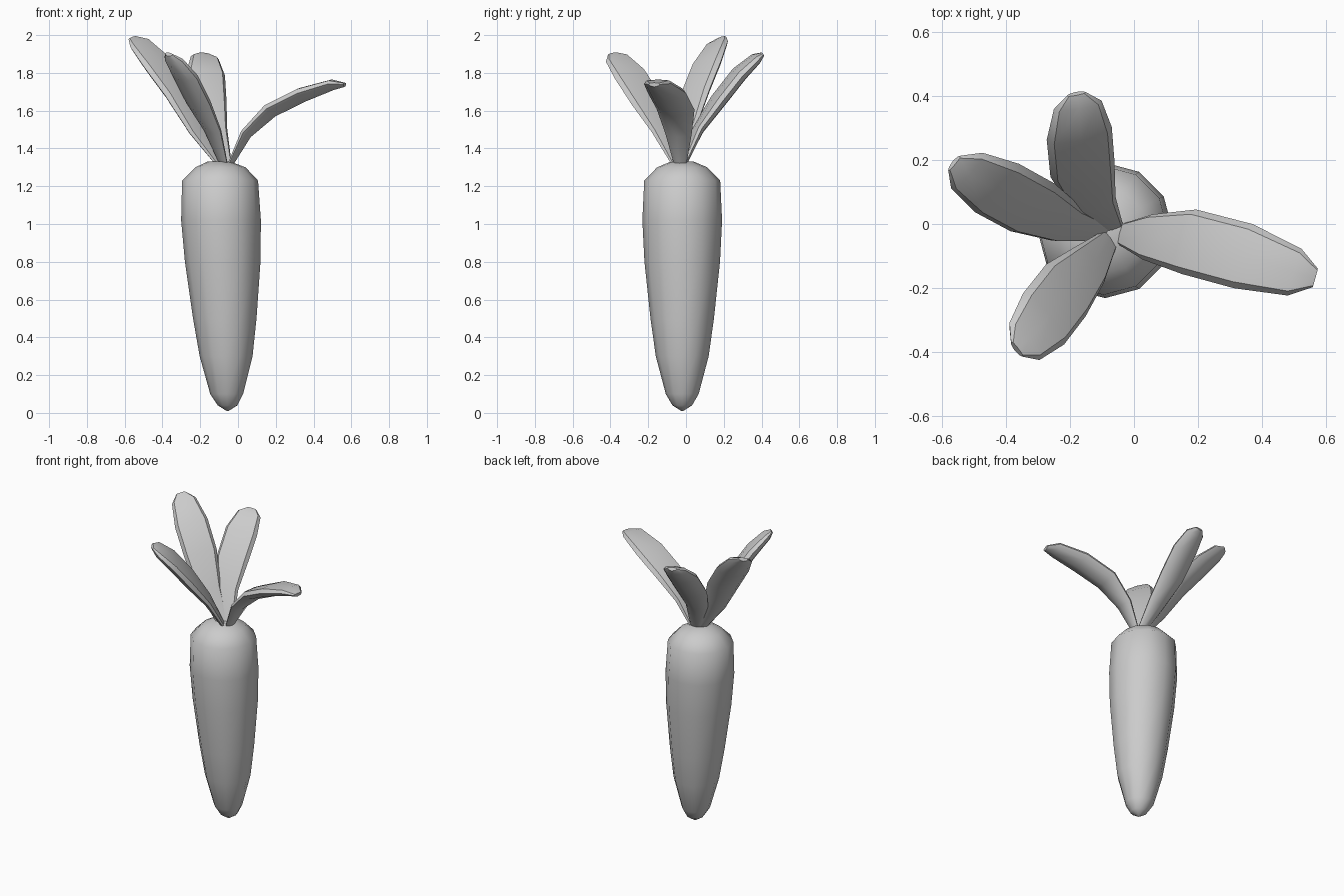
import bpy, bmesh, math
from mathutils import Vector

cube = bpy.data.objects.get("Cube")
if cube:
    bpy.data.objects.remove(cube, do_unlink=True)

grey = bpy.data.materials.new("plain_grey")
grey.use_nodes = True
COLOUR = (0.6, 0.6, 0.6, 1)
grey.diffuse_color = COLOUR
grey.node_tree.nodes["Principled BSDF"].inputs["Base Color"].default_value = COLOUR


def loft(name, rings, angle):
    """Skin a list of equal-length point rings and cap both ends."""
    bm = bmesh.new()
    loops = [[bm.verts.new(p) for p in ring] for ring in rings]
    count = len(loops[0])
    for low, high in zip(loops, loops[1:]):
        for i in range(count):
            j = (i + 1) % count
            bm.faces.new((low[i], low[j], high[j], high[i]))
    bm.faces.new(loops[0][::-1])
    bm.faces.new(loops[-1])
    bmesh.ops.recalc_face_normals(bm, faces=bm.faces)
    mesh = bpy.data.meshes.new(name)
    bm.to_mesh(mesh)
    bm.free()
    mesh.materials.append(grey)
    obj = bpy.data.objects.new(name, mesh)
    bpy.context.collection.objects.link(obj)
    bpy.ops.object.select_all(action='DESELECT')
    obj.select_set(True)
    bpy.context.view_layer.objects.active = obj
    bpy.ops.object.shade_smooth_by_angle(angle=math.radians(angle))


# Root: twelve-sided tapering body, leaning slightly; (height, centre x, radius)
profile = [(0.01, -0.055, 0.005), (0.04, -0.055, 0.052), (0.1, -0.06, 0.087),
           (0.3, -0.063, 0.14), (0.5, -0.07, 0.168), (0.8, -0.081, 0.2),
           (1.02, -0.09, 0.211), (1.23, -0.095, 0.201), (1.3, -0.093, 0.133),
           (1.33, -0.1, 0.062)]
SIDES = 12
turns = [2 * math.pi * i / SIDES for i in range(SIDES)]
loft("root", [[(cx + r * math.cos(a), -0.02 + r * math.sin(a), z) for a in turns]
              for z, cx, r in profile], 60)

# Leaf section: gently crowned top, outward sloping rim, rounded underside
SECTION = [(-0.82, 0.2), (0, 0.27), (0.82, 0.2), (1, -0.03),
           (0.72, -0.3), (0, -0.48), (-0.72, -0.3), (-1, -0.03)]
HALF_WIDTHS = [0.03, 0.072, 0.103, 0.104, 0.076, 0.03]


def leaf(name, path, side):
    path = [Vector(p) for p in path]
    rings = []
    for i, (p, w) in enumerate(zip(path, HALF_WIDTHS)):
        along = (path[min(i + 1, len(path) - 1)] - path[max(i - 1, 0)]).normalized()
        s = Vector(side)
        s = (s - along * s.dot(along)).normalized()
        up = s.cross(along)
        if up.z < 0:
            up = -up
        rings.append([p + s * w * u + up * w * v for u, v in SECTION])
    loft(name, rings, 40)


leaf("left_leaf", [(-0.05, -0.03, 1.3), (0.04, -0.04, 1.48), (0.17, -0.055, 1.61),
                   (0.34, -0.1, 1.695), (0.5, -0.15, 1.745), (0.565, -0.168, 1.74)],
     (0.25, 0.97, 0))
leaf("right_leaf", [(-0.08, -0.03, 1.3), (-0.21, 0, 1.5), (-0.315, 0.05, 1.7),
                    (-0.425, 0.11, 1.85), (-0.52, 0.165, 1.955), (-0.56, 0.19, 1.985)],
     (0.66, 0.73, 0.2))
leaf("front_leaf", [(-0.07, -0.04, 1.3), (-0.135, -0.125, 1.5), (-0.21, -0.205, 1.65),
                    (-0.28, -0.295, 1.79), (-0.34, -0.365, 1.875), (-0.365, -0.39, 1.9)],
     (0.62, -0.77, -0.19))
leaf("back_leaf", [(-0.06, -0.02, 1.3), (-0.125, 0.06, 1.5), (-0.16, 0.17, 1.66),
                   (-0.17, 0.28, 1.8), (-0.175, 0.37, 1.88), (-0.18, 0.405, 1.9)],
     (0.97, 0.2, -0.1))
